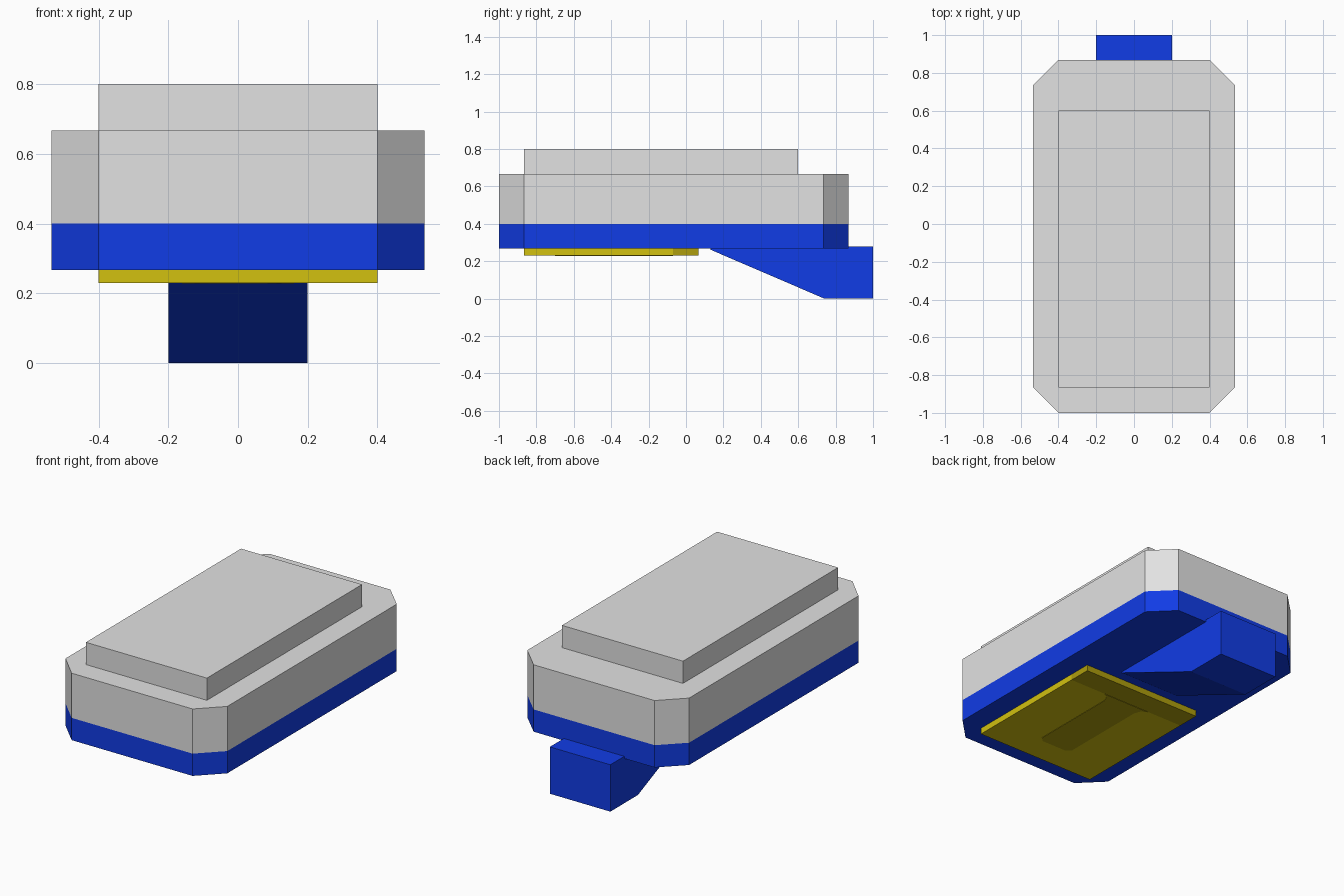
import bpy
import bmesh
from mathutils import Vector

cube = bpy.data.objects.get("Cube")
if cube:
    bpy.data.objects.remove(cube, do_unlink=True)


def material(name, rgb):
    mat = bpy.data.materials.new(name)
    mat.use_nodes = True
    mat.diffuse_color = (*rgb, 1)
    bsdf = mat.node_tree.nodes["Principled BSDF"]
    bsdf.inputs["Base Color"].default_value = (*rgb, 1)
    bsdf.inputs["Roughness"].default_value = 0.7
    return mat


GREY = material("light grey", (0.76, 0.76, 0.76))
BLUE = material("blue", (0.0056, 0.045, 0.79))
YELLOW = material("yellow", (0.645, 0.533, 0.005))
DARK_YELLOW = material("dark yellow", (0.42, 0.34, 0.004))


def prism(name, outline, levels, mats, axis="z"):
    """Extrude an outline through the levels, with one material per layer.
    For axis z the outline is (x, y); for axis x it is (y, z)."""
    bm = bmesh.new()

    def place(p, h):
        return Vector((p[0], p[1], h)) if axis == "z" else Vector((h, p[0], p[1]))

    rings = [[bm.verts.new(place(p, h)) for p in outline] for h in levels]
    n = len(outline)
    for layer in range(len(levels) - 1):
        lo, hi = rings[layer], rings[layer + 1]
        for i in range(n):
            j = (i + 1) % n
            bm.faces.new((lo[i], lo[j], hi[j], hi[i])).material_index = layer
    bm.faces.new(rings[0][::-1]).material_index = 0
    bm.faces.new(rings[-1]).material_index = len(mats) - 1
    bmesh.ops.recalc_face_normals(bm, faces=bm.faces)
    mesh = bpy.data.meshes.new(name)
    bm.to_mesh(mesh)
    bm.free()
    for m in mats:
        mesh.materials.append(m)
    obj = bpy.data.objects.new(name, mesh)
    bpy.context.collection.objects.link(obj)
    return obj


def mirrored(half):
    """Close a right-hand (x, y) half outline across x = 0."""
    return half + [(-x, y) for x, y in reversed(half)]


# Main body with chamfered corners, blue lower band and grey upper band
body = mirrored([(0.4, -1.0), (0.535, -0.865), (0.535, 0.735), (0.4, 0.868)])
prism("body", body, [0.267, 0.4, 0.667], [BLUE, GREY])

# Raised lid on top
prism("top_lid", mirrored([(0.4, -0.865), (0.4, 0.6)]), [0.667, 0.8], [GREY])

# Plate under the body, with a darker band at its rear end
prism("bottom_plate", mirrored([(0.4, -0.865), (0.4, -0.07)]), [0.23, 0.267], [YELLOW])
prism("plate_rear_band", mirrored([(0.4, -0.07), (0.4, 0.067)]), [0.23, 0.267], [DARK_YELLOW])

# Thin dark stem running forward from the band, flared where they meet
stem = mirrored([(0.085, -0.70), (0.11, -0.675), (0.11, -0.13),
                 (0.125, -0.09), (0.16, -0.07)])
prism("plate_stem_mark", stem, [0.228, 0.232], [DARK_YELLOW])

# Wedge-shaped foot sticking out at the back
foot = [(0.13, 0.262), (0.74, 0.0), (1.0, 0.0), (1.0, 0.28), (0.13, 0.28)]
prism("rear_foot", foot, [-0.2, 0.2], [BLUE], axis="x")
